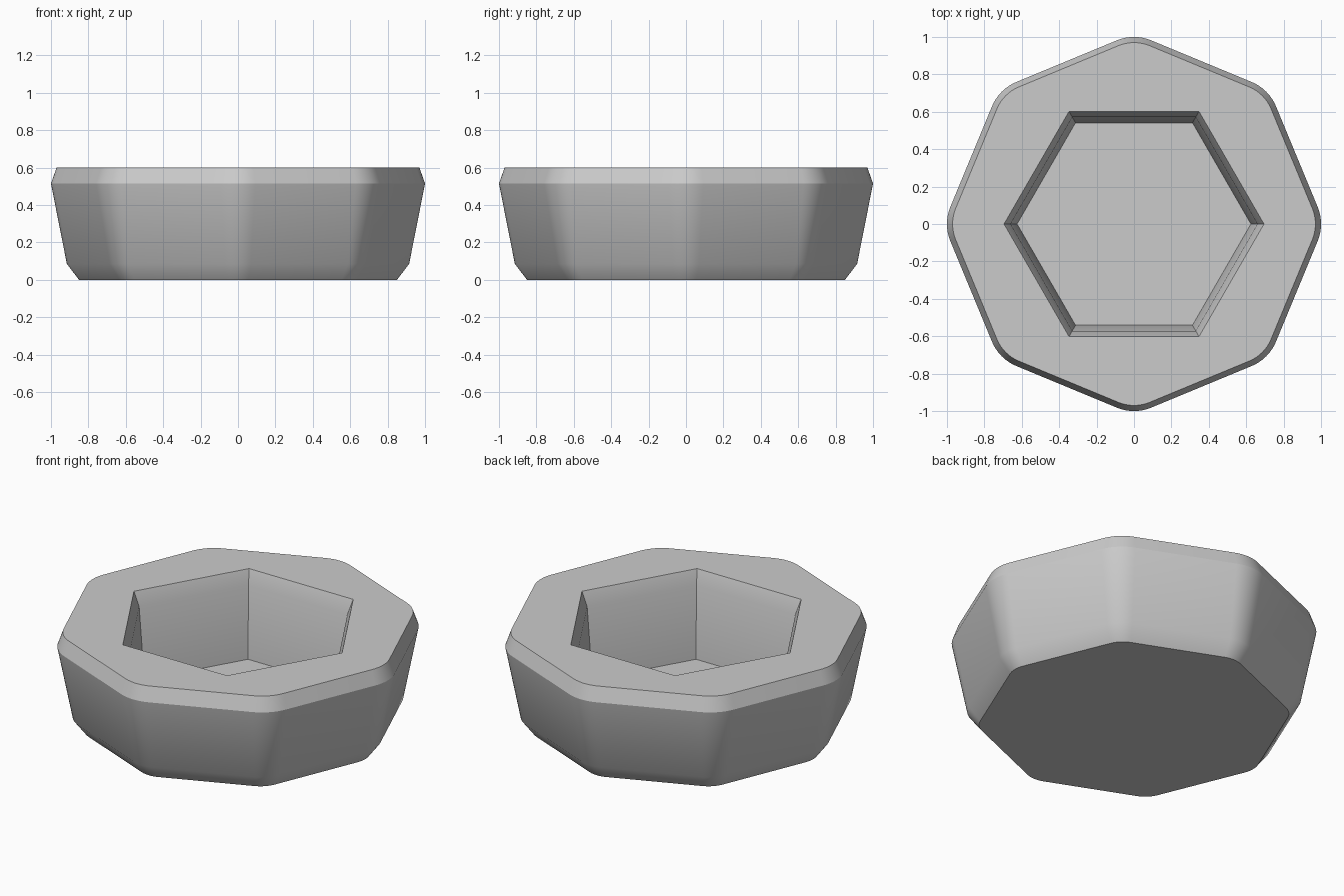
import bpy
import bmesh
from math import cos, sin, pi, tan, radians
from mathutils import Vector

cube = bpy.data.objects.get("Cube")
if cube:
    bpy.data.objects.remove(cube, do_unlink=True)

ARC_STEPS = 8


def polar(radius, angle):
    return Vector((radius * cos(angle), radius * sin(angle), 0))


def rounded_octagon(apex, tangent):
    """Octagon with filleted corners; apex is the reach of a rounded corner."""
    half = pi / 8
    fillet = tangent / tan(half)
    centre = apex - fillet
    points = []
    for corner in range(8):
        middle = corner * pi / 4
        for i in range(ARC_STEPS + 1):
            angle = middle - half + 2 * half * i / ARC_STEPS
            points.append(polar(centre, middle) + polar(fillet, angle))
    return points


def hexagon(radius):
    return [polar(radius, i * pi / 3) for i in range(6)]


def add_ring(bm, points, z):
    return [bm.verts.new((p.x, p.y, z)) for p in points]


def add_walls(bm, rings):
    for low, high in zip(rings, rings[1:]):
        n = len(low)
        for i in range(n):
            j = (i + 1) % n
            bm.faces.new((low[i], low[j], high[j], high[i]))


def ring_edges(bm, ring):
    return [bm.edges.get((v, ring[i - 1])) for i, v in enumerate(ring)]


bm = bmesh.new()

# Outer body: bottom chamfer, flaring wall, top chamfer
outer_profile = [(0.85, 0.06, 0.0), (0.915, 0.075, 0.085),
                 (1.0, 0.1, 0.515), (0.97, 0.09, 0.6)]
outer = [add_ring(bm, rounded_octagon(r, t), z) for r, t, z in outer_profile]
add_walls(bm, outer)
bm.faces.new(outer[0])

# Hexagonal recess with a chamfered mouth
recess_profile = [(0.695, 0.6), (0.66, 0.515), (0.625, 0.085)]
recess = [add_ring(bm, hexagon(r), z) for r, z in recess_profile]
add_walls(bm, recess)
bm.faces.new(recess[-1])

# Flat rim between the body and the recess
bmesh.ops.triangle_fill(bm, use_beauty=True, normal=(0, 0, 1),
                        edges=ring_edges(bm, outer[-1]) + ring_edges(bm, recess[0]))
bmesh.ops.recalc_face_normals(bm, faces=bm.faces)

mesh = bpy.data.meshes.new("recessed_body")
bm.to_mesh(mesh)
bm.free()

grey = bpy.data.materials.new("light_grey")
grey.use_nodes = True
colour = (0.6, 0.6, 0.6, 1)
grey.diffuse_color = colour
grey.node_tree.nodes["Principled BSDF"].inputs["Base Color"].default_value = colour
mesh.materials.append(grey)

body = bpy.data.objects.new("recessed_body", mesh)
bpy.context.collection.objects.link(body)
bpy.context.view_layer.objects.active = body
body.select_set(True)
bpy.ops.object.shade_smooth_by_angle(angle=radians(30))
